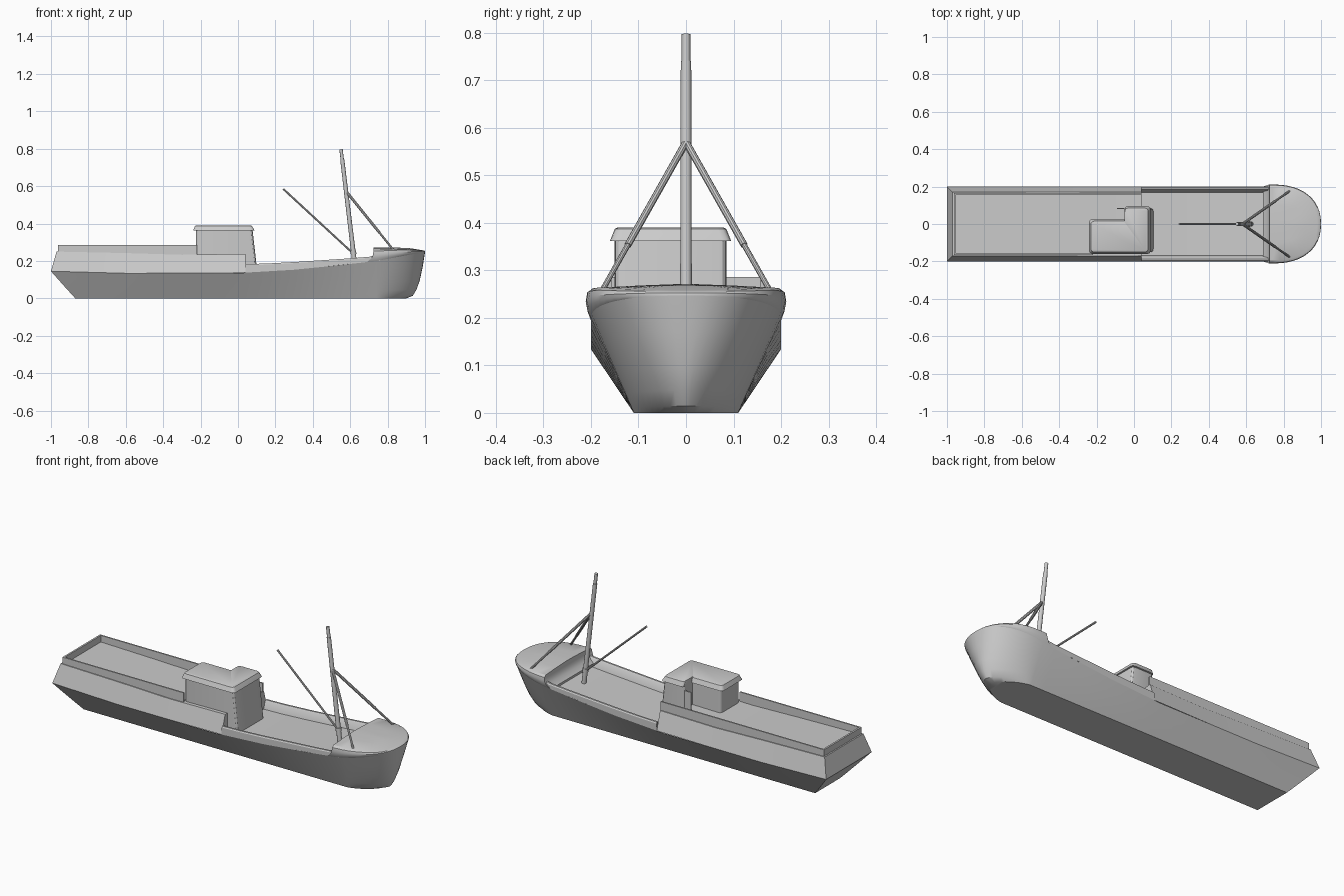
import bpy, math
from mathutils import Vector

if "Cube" in bpy.data.objects:
    bpy.data.objects.remove(bpy.data.objects["Cube"])


def finish(name, verts, faces, angle=32):
    me = bpy.data.meshes.new(name)
    me.from_pydata(verts, [], faces)
    ob = bpy.data.objects.new(name, me)
    bpy.context.collection.objects.link(ob)
    bpy.ops.object.select_all(action='DESELECT')
    ob.select_set(True)
    bpy.context.view_layer.objects.active = ob
    bpy.ops.object.mode_set(mode='EDIT')
    bpy.ops.mesh.select_all(action='SELECT')
    bpy.ops.mesh.remove_doubles(threshold=0.0002)
    bpy.ops.mesh.normals_make_consistent(inside=False)
    bpy.ops.object.mode_set(mode='OBJECT')
    bpy.ops.object.shade_smooth_by_angle(angle=math.radians(angle))
    return ob


def strip_cap(start, n):
    """Cap a left/right symmetric loop with crosswise quads."""
    faces = []
    for i in range((n - 1) // 2):
        f = []
        for j in (i, i + 1, n - 2 - i, n - 1 - i):
            if start + j not in f:
                f.append(start + j)
        if len(f) > 2:
            faces.append(f)
    return faces


def loft(name, rings, bottom=True, top=True, ngon=False, closed=True):
    n = len(rings[0])
    verts = [p for r in rings for p in r]
    faces = []
    for k in range(len(rings) - 1):
        for i in range(n if closed else n - 1):
            j = (i + 1) % n
            faces.append([k * n + i, k * n + j, (k + 1) * n + j, (k + 1) * n + i])
    for use, s in ((bottom, 0), (top, (len(rings) - 1) * n)):
        if use:
            faces += [list(range(s, s + n))] if ngon else strip_cap(s, n)
    return finish(name, verts, faces)


def lerp_table(table, x):
    if x <= table[0][0]:
        return table[0][1]
    for (a, p), (b, q) in zip(table, table[1:]):
        if x <= b:
            return p + (q - p) * (x - a) / (b - a)
    return table[-1][1]


def box(name, x0, x1, y0, y1, z0, z1):
    return loft(name, [[(x0, y0, z), (x1, y0, z), (x1, y1, z), (x0, y1, z)]
                       for z in (z0, z1)], ngon=True)


def rod(name, a, b, r0, r1=None, sides=10):
    a, b = Vector(a), Vector(b)
    q = (b - a).to_track_quat('Z', 'Y')
    rings = []
    for p, r in ((a, r0), (b, r1 or r0)):
        rings.append([p + q @ Vector((r * math.cos(t), r * math.sin(t), 0))
                      for t in (2 * math.pi * i / sides for i in range(sides))])
    return loft(name, rings, ngon=True)


def mirrored(half):
    return half + [(x, -y, z) for x, y, z in reversed(half) if abs(y) > 1e-5]


def plan(stations, w, stem, p, zf, start=0.74, n=12):
    """Boat-shaped plan outline: straight sides, then a superellipse bow."""
    xy = [(x, -w) for x in stations]
    for k in range(n + 1):
        t = math.pi / 2 * k / n
        c = max(math.cos(t), 0) if k < n else 0
        xy.append((start + (stem - start) * math.sin(t) ** (2 / p), -w * c ** (2 / p)))
    return mirrored([(x, y, zf(x)) for x, y in xy])


# Lower hull: flat bottom flaring to a rising knuckle line
KNUCKLE = [(-1, .145), (-.6, .134), (0, .135), (.3, .153), (.55, .178), (.74, .2), (.9, .23), (1, .247)]
STEM = [(0, .90), (.06, .935), (.2, .955), (.4, .972), (.7, .988), (1, 1)]
knuckle = lambda x: lerp_table(KNUCKLE, x)
rings = []
for u, stem in STEM:
    sts = [-.87 - .13 * u, -.6, -.3, 0, .15, .3, .42, .55, .66]
    rings.append(plan(sts, .11 + .09 * u, stem, 1.5 + .8 * u, lambda x: u * knuckle(x)))
loft("lower_hull", rings, top=False)

# Raised aft hull with sides leaning inward, and its deck
AFT_TOP = [(-.97, .25), (-.6, .242), (-.3, .233), (.04, .238)]
low = mirrored([(x, -.2, knuckle(x)) for x in (-1, -.6, -.3, .04)])
high = mirrored([(x, -.17, z) for x, z in AFT_TOP])
loft("aft_hull", [low, high], bottom=False)

# Aft bulwark walls
box("aft_bulwark_right", -.96, -.22, -.165, -.157, .225, .286)
box("aft_bulwark_left", -.96, .04, .157, .165, .225, .286)
box("stern_bulwark", -.962, -.952, -.165, .165, .225, .286)

# Forward well deck with low rounded rails
RAIL = [(.04, .183), (.15, .186), (.3, .194), (.45, .204), (.6, .214), (.7, .222), (.76, .235)]
secs = []
for x, z in RAIL:
    secs.append(mirrored([(x, -.2, knuckle(x)), (x, -.2, z - .006), (x, -.196, z),
                          (x, -.186, z), (x, -.18, z - .006), (x, -.168, z - .045)]))
loft("well_deck", secs, bottom=False, top=False, closed=False)

# Raised rounded foredeck (bulging sides, crowned top, aft bulkhead)
def foredeck_z(f):
    return lambda x: knuckle(x) + f * (lerp_table([(.72, .262), (.88, .264), (1, .257)], x) - knuckle(x))

levels = [(-.8, .165, .92, .71), (0, .2, 1, .69), (.25, .207, 1.0, .712), (.55, .211, .999, .722),
          (.85, .208, .995, .724), (1, .196, .98, .724)]
rings = [plan([a], w, s, 2.3, foredeck_z(f)) for f, w, s, a in levels]
rings.append(plan([.724], .1, .92, 2.1, lambda x: .268))
rings.append(plan([.724], .02, .86, 2, lambda x: .271))
loft("foredeck", rings)

# Wheelhouse: L-shaped plan with rounded corners
def l_plan(x0, x1, y0, y1, z, r=.018):
    c = [Vector(p) for p in ((x0, y0), (x1, y0), (x1, y1), (-.05, y1), (-.05, y1 - .07), (x0, y1 - .07))]
    out = []
    for i, p in enumerate(c):
        rr = .003 if i == 4 else r
        a = p + (c[i - 1] - p).normalized() * rr
        b = p + (c[(i + 1) % 6] - p).normalized() * rr
        for t in (0, .33, .67, 1):
            v = a * (1 - t) ** 2 + p * 2 * t * (1 - t) + b * t * t
            out.append((v.x, v.y, z))
    return out

loft("wheelhouse_walls", [l_plan(-.225, .104, -.15, .085, .135),
                          l_plan(-.225, .078, -.15, .085, .365)], ngon=True)
loft("wheelhouse_roof", [l_plan(-.24, .088, -.16, .095, .362),
                         l_plan(-.238, .086, -.158, .093, .367),
                         l_plan(-.23, .075, -.15, .085, .387),
                         l_plan(-.224, .069, -.144, .079, .39)], ngon=True)
box("door_screen", -.09, -.05, .079, .085, .23, .34)

# Raked mast in two sections with a collar
def mast_at(z):
    return (.62 - .12 * (z - .22), 0, z)

rod("mast_lower", mast_at(.16), mast_at(.74), .0125, .011, 12)
rod("mast_top", mast_at(.735), mast_at(.797), .009, .009, 12)
rod("mast_collar", mast_at(.235), mast_at(.255), .015, .015, 12)

# Cargo boom and the two bracing legs
rod("boom", (.607, 0, .248), (.242, 0, .585), .0055)
for side, s in (("left", 1), ("right", -1)):
    a, b = Vector((.58, 0, .57)), Vector((.83, s * .175, .26))
    m = a.lerp(b, .7)
    rod("upper_brace_" + side, a, m, .0075)
    rod("lower_brace_" + side, m, b, .0058)
